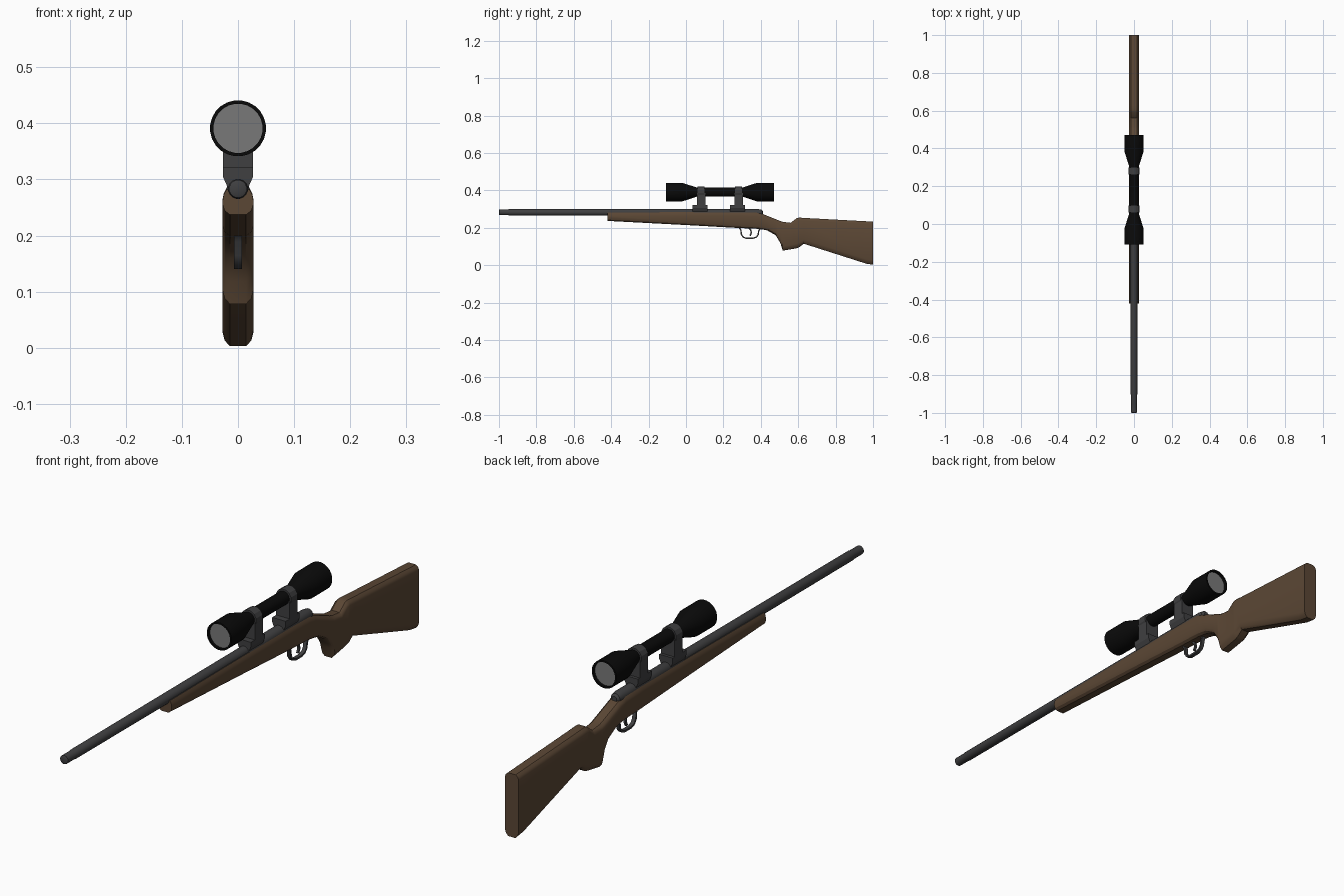
import bpy, math
from mathutils import Vector

if "Cube" in bpy.data.objects:
    bpy.data.objects.remove(bpy.data.objects["Cube"])


def material(name, rgb):
    m = bpy.data.materials.new(name)
    m.diffuse_color = (*rgb, 1)
    m.use_nodes = True
    m.node_tree.nodes["Principled BSDF"].inputs["Base Color"].default_value = m.diffuse_color
    return m


WOOD = material("walnut wood", (0.105, 0.063, 0.035))
STEEL = material("dark steel", (0.05, 0.05, 0.052))
BLACK = material("matte black", (0.003, 0.003, 0.003))
GLASS = material("grey glass", (0.19, 0.19, 0.19))


def make(name, verts, faces, mats, smooth=30):
    me = bpy.data.meshes.new(name)
    me.from_pydata(verts, [], faces)
    ob = bpy.data.objects.new(name, me)
    bpy.context.collection.objects.link(ob)
    for m in mats:
        me.materials.append(m)
    bpy.ops.object.select_all(action='DESELECT')
    ob.select_set(True)
    bpy.context.view_layer.objects.active = ob
    bpy.ops.object.mode_set(mode='EDIT')
    bpy.ops.mesh.select_all(action='SELECT')
    bpy.ops.mesh.normals_make_consistent(inside=False)
    bpy.ops.object.mode_set(mode='OBJECT')
    if smooth:
        bpy.ops.object.shade_smooth_by_angle(angle=math.radians(smooth))
    return ob


def loft(name, rings, mats, smooth=30):
    """Skin closed rings of equal length and cap both ends."""
    n = len(rings[0])
    verts = [v for r in rings for v in r]
    faces = [(k * n + i, k * n + (i + 1) % n, (k + 1) * n + (i + 1) % n, (k + 1) * n + i)
             for k in range(len(rings) - 1) for i in range(n)]
    faces += [tuple(range(n)), tuple(range(len(verts) - n, len(verts)))]
    return make(name, verts, faces, mats, smooth)


def lathe(name, profile, z, sides, mats, smooth=30):
    """Turn (y, radius) pairs around an axis along y at height z."""
    rings = [[(r * math.sin(2 * math.pi * (i + .5) / sides), y,
               z + r * math.cos(2 * math.pi * (i + .5) / sides)) for i in range(sides)]
             for y, r in profile]
    return loft(name, rings, mats, smooth)


def prism_y(name, outline, y0, y1, mat):
    """Extrude an (x, z) outline along y."""
    return loft(name, [[(x, y, z) for x, z in outline] for y in (y0, y1)], [mat], 0)


def ribbon(name, path, thick, half, mat):
    """Sweep a flat bar along a (y, z) path."""
    pts = [Vector(p) for p in path]
    rings = []
    for i, p in enumerate(pts):
        t = (pts[min(i + 1, len(pts) - 1)] - pts[max(i - 1, 0)]).normalized()
        o = Vector((-t.y, t.x)) * thick / 2
        a, b = p + o, p - o
        rings.append([(-half, *a), (half, *a), (half, *b), (-half, *b)])
    return loft(name, rings, [mat], 40)


# Stock: stations of y, top, bottom, lofted with softened corners
stations = [(-.42, .282, .237), (0, .284, .215), (.285, .284, .199), (.38, .282, .195),
            (.41, .274, .191), (.435, .264, .186), (.48, .246, .16), (.505, .236, .118),
            (.517, .232, .078), (.56, .227, .085), (.592, .252, .091), (.605, .255, .096),
            (.63, .253, .115), (.965, .235, .008), (1.0, .233, .003)]
W = .0275


def section(y, top, bot):
    fore = y < .4
    cx, cz = (.007, .02) if fore else (.012, .016)
    bx, bz = .013, (.018 if y < .5 else .024)
    half = [(W - cx, top), (W - cx * .3, top - cz * .45), (W, top - cz),
            (W, bot + bz), (W - bx * .3, bot + bz * .4), (W - bx, bot)]
    return [(x, y, z) for x, z in half] + [(-x, y, z) for x, z in reversed(half)]


stock = loft("stock", [section(*s) for s in stations], [WOOD, STEEL], 30)
# Steel inlay along the top of the fore-end
for p in stock.data.polygons:
    if p.normal.z > .9 and p.center.y < .39 and p.center.z > .25:
        p.material_index = 1

# Barrel with a slimmer muzzle, and the receiver behind it
lathe("barrel", [(-1, .012), (-.998, .016), (-.95, .016), (-.945, .0175), (.05, .0185)],
      .283, 16, [STEEL])
lathe("receiver", [(.03, .018), (.04, .0215), (.385, .0215), (.405, .018), (.412, .010)],
      .279, 16, [STEEL])

# Scope body with recessed lenses
ZS = .391
scope = lathe("scope", [(-.098, .044), (-.108, .044), (-.108, .05), (-.02, .05),
                        (.06, .024), (.30, .024), (.38, .05), (.47, .05),
                        (.47, .044), (.46, .044)], ZS, 24, [BLACK, GLASS])
for p in scope.data.polygons:
    if len(p.vertices) > 4:
        p.material_index = 1
        p.use_smooth = False

# Scope mounts: foot, post and ring, repeated front and rear
for tag, y in (("front", .08), ("rear", .28)):
    prism_y(tag + "_mount_foot",
            [(-.027, .322), (.027, .322), (.027, .305), (.018, .285), (-.018, .285), (-.027, .305)],
            y - .045, y + .035, STEEL)
    prism_y(tag + "_mount_post", [(-.027, .315), (.027, .315), (.027, .385), (-.027, .385)],
            y - .022, y + .024, STEEL)
    lathe(tag + "_mount_ring", [(y - .019, .031), (y + .019, .031)], ZS, 12, [STEEL], 0)

# Trigger guard and trigger
ribbon("trigger_guard", [(.285, .2), (.293, .19), (.296, .165), (.306, .15), (.322, .144),
                         (.358, .144), (.376, .15), (.386, .163), (.388, .18), (.396, .197)],
       .007, .007, STEEL)
ribbon("trigger", [(.335, .2), (.347, .186), (.349, .172), (.342, .158)], .008, .004, STEEL)
